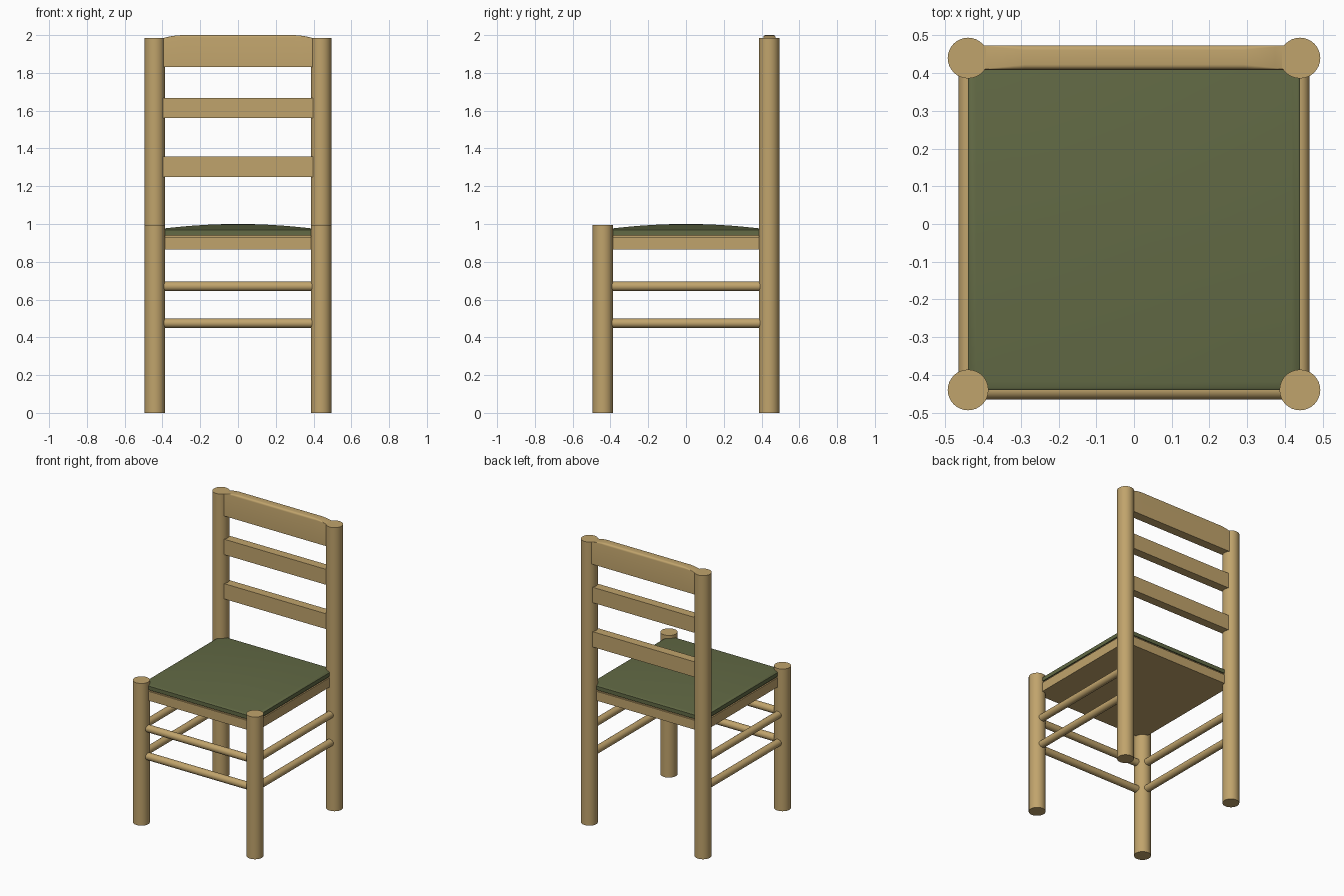
import bpy, bmesh, math

if "Cube" in bpy.data.objects:
    bpy.data.objects.remove(bpy.data.objects["Cube"])


def material(name, color):
    m = bpy.data.materials.new(name)
    m.diffuse_color = (*color, 1)
    m.use_nodes = True
    m.node_tree.nodes["Principled BSDF"].inputs["Base Color"].default_value = m.diffuse_color
    return m


WOOD = material("light wood", (0.53, 0.37, 0.15))
GREEN = material("olive fabric", (0.122, 0.143, 0.059))
C = 0.44        # leg centre offset
R = 0.054       # leg radius


def finish(bm, name, mat, smooth=True):
    bmesh.ops.recalc_face_normals(bm, faces=bm.faces)
    me = bpy.data.meshes.new(name)
    bm.to_mesh(me)
    bm.free()
    ob = bpy.data.objects.new(name, me)
    bpy.context.collection.objects.link(ob)
    me.materials.append(mat)
    if smooth:
        bpy.ops.object.select_all(action='DESELECT')
        ob.select_set(True)
        bpy.context.view_layer.objects.active = ob
        bpy.ops.object.shade_smooth_by_angle(angle=math.radians(35))
    return ob


def rod(name, center, length, radius, axis='Z', sides=32):
    bm = bmesh.new()
    bmesh.ops.create_cone(bm, cap_ends=True, segments=sides,
                          radius1=radius, radius2=radius, depth=length)
    ob = finish(bm, name, WOOD)
    ob.location = center
    if axis == 'X':
        ob.rotation_euler.y = math.pi / 2
    elif axis == 'Y':
        ob.rotation_euler.x = math.pi / 2
    return ob


def loft(name, rings, mat):
    """Skin a list of closed rings and cap both ends."""
    bm = bmesh.new()
    loops = [[bm.verts.new(p) for p in ring] for ring in rings]
    n = len(loops[0])
    for a, b in zip(loops, loops[1:]):
        for i in range(n):
            j = (i + 1) % n
            bm.faces.new((a[i], a[j], b[j], b[i]))
    bm.faces.new(loops[0])
    bm.faces.new(loops[-1])
    return finish(bm, name, mat)


def square(half, z):
    return [(-half, -half, z), (half, -half, z), (half, half, z), (-half, half, z)]


# legs
for side, x in (("left", -C), ("right", C)):
    rod(f"front_leg_{side}", (x, -C, 0.4975), 0.995, R)
    rod(f"back_leg_{side}", (x, C, 0.9925), 1.985, R)

# round rungs on the front and both sides
for level, z in (("lower", 0.475), ("upper", 0.67)):
    rod(f"front_rung_{level}", (0, -C, z), 2 * C, 0.025, 'X', 24)
    for side, x in (("left", -C), ("right", C)):
        rod(f"side_rung_{side}_{level}", (x, 0, z), 2 * C, 0.025, 'Y', 24)

# seat frame with a slightly stepped-in top
loft("seat_frame", [square(C, 0.865), square(C, 0.93),
                    square(C - 0.008, 0.931), square(C - 0.008, 0.942)], WOOD)

# domed cushion built from concentric squares
rings = [square(C, 0.94), square(C, 0.967)]
for u in (0.985, 0.95, 0.9, 0.8, 0.65, 0.5, 0.35, 0.2, 0.08):
    rings.append(square(C * u, 0.97 + 0.03 * (1 - u * u)))
loft("seat_cushion", rings, GREEN)

# flat back slats
for name, z0, z1 in (("lower_slat", 1.25, 1.357), ("middle_slat", 1.56, 1.668)):
    w = 0.031
    loft(name, [[(x, C - w, z0), (x, C + w, z0), (x, C + w, z1), (x, C - w, z1)]
                for x in (-0.42, 0.42)], WOOD)

# top rail: arched at the ends, top edges rounded towards the middle
rings = []
half = [0.43, 0.40, 0.375, 0.35, 0.32, 0.29, 0.1]
for x in [-v for v in half] + half[::-1]:
    t = max(0.0, min(1.0, (0.40 - abs(x)) / 0.11))
    top = 1.983 + 0.017 * (1 - (1 - t) ** 2)
    r = 0.001 + 0.012 * t
    w = 0.032
    arc = [(w - r + r * math.cos(a), top - r + r * math.sin(a))
           for a in (math.pi / 2 * k / 4 for k in range(5))]
    section = [(-w, 1.83), (w, 1.83)] + arc + [(-y, z) for y, z in reversed(arc)]
    rings.append([(x, C + 0.002 + y, z) for y, z in section])
loft("top_rail", rings, WOOD)
